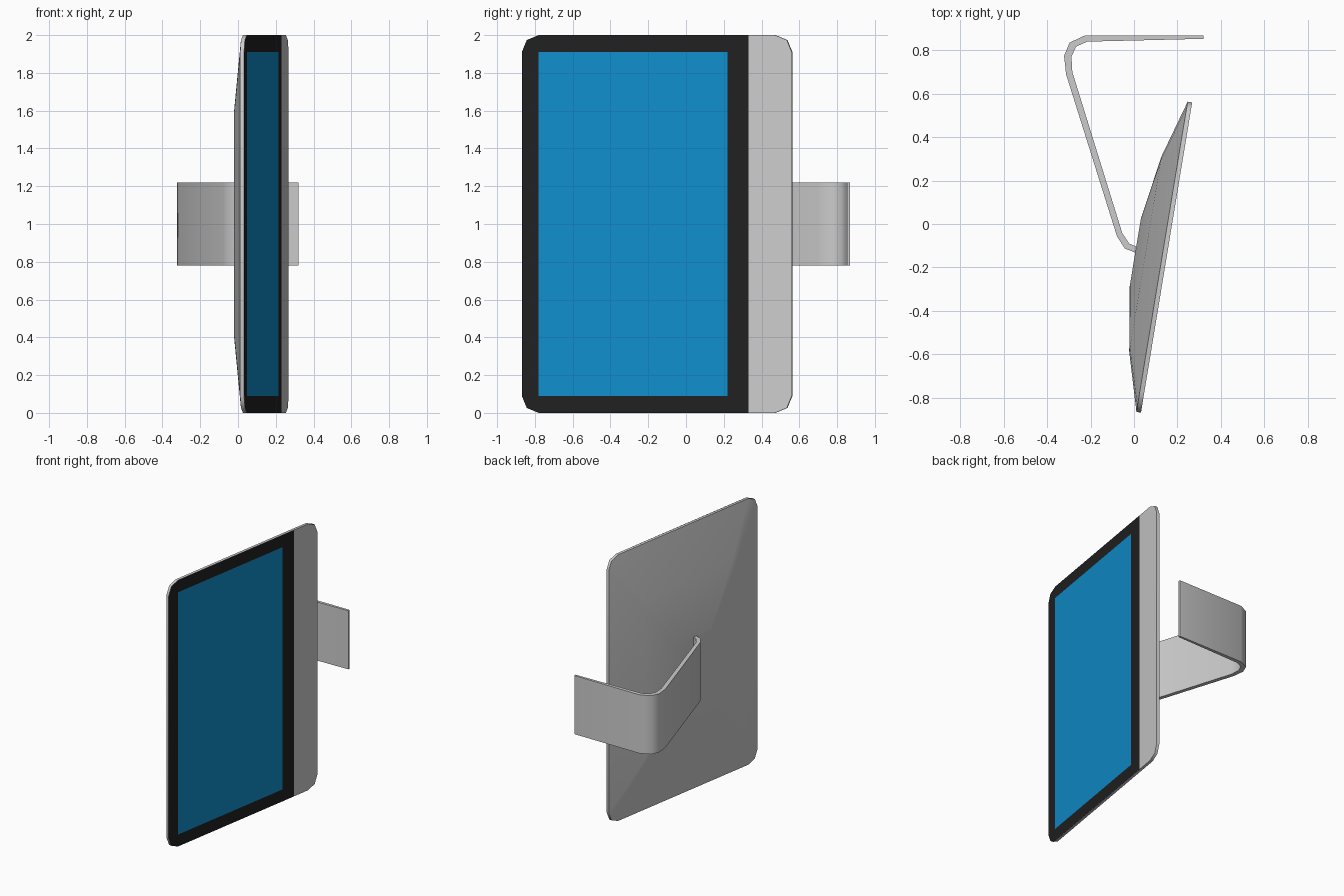
import bpy, bmesh, math
from mathutils import Vector

if "Cube" in bpy.data.objects:
    bpy.data.objects.remove(bpy.data.objects["Cube"])

# Panel frame: u runs along the tilted panel, z up, depth goes behind the front face
START, END = Vector((0.032, -0.869, 0)), Vector((0.268, 0.56, 0))
U = (END - START).normalized()
N = Vector((U.y, -U.x, 0))
W, H, R = (END - START).length, 2.0, 0.09


def local(u, z, depth):
    return START + U * u - N * depth + Vector((0, 0, z))


def rounded(u0, u1, round_right=True):
    """Full-height outline with two-segment round corners."""
    pts = []
    for cu, cz, a0, r in ((u1, H, 0, round_right), (u0, H, 90, True),
                          (u0, 0, 180, True), (u1, 0, 270, round_right)):
        if not r:
            pts.append((cu, cz))
            continue
        x = cu - R if cu == u1 else cu + R
        z = cz - R if cz == H else cz + R
        for k in range(3):
            a = math.radians(a0 + 45 * k)
            pts.append((x + R * math.cos(a), z + R * math.sin(a)))
    return pts


def make(name, rings, color=None, caps=True, smooth=False):
    """Loft equal-length rings of points and cap the ends."""
    bm = bmesh.new()
    loops = [[bm.verts.new(p) for p in ring] for ring in rings]
    for a, b in zip(loops, loops[1:]):
        for i in range(len(a)):
            j = (i + 1) % len(a)
            bm.faces.new((a[i], a[j], b[j], b[i]))
    bm.faces.new(loops[0])
    if len(loops) > 1:
        bm.faces.new(loops[-1][::-1])
        bmesh.ops.recalc_face_normals(bm, faces=bm.faces)
    else:
        bm.normal_update()
        for f in bm.faces:
            if f.normal.dot(N) < 0:
                f.normal_flip()
    me = bpy.data.meshes.new(name)
    bm.to_mesh(me)
    bm.free()
    ob = bpy.data.objects.new(name, me)
    bpy.context.collection.objects.link(ob)
    if color:
        mat = bpy.data.materials.new(name + "_color")
        mat.diffuse_color = color
        mat.use_nodes = True
        mat.node_tree.nodes["Principled BSDF"].inputs["Base Color"].default_value = mat.diffuse_color
        me.materials.append(mat)
    if smooth:
        bpy.ops.object.select_all(action='DESELECT')
        ob.select_set(True)
        bpy.context.view_layer.objects.active = ob
        bpy.ops.object.shade_smooth_by_angle(angle=math.radians(50))
    return ob


# Housing: flat front, thin rim, back bulging inwards in shrinking rings
outline = rounded(0, W)
levels = ((1, 0), (1, 0.021), (0.63, 0.099), (0.217, 0.146))
make("housing", [[local(W / 2 + (u - W / 2) * s, 1 + (z - 1) * s, d)
                  for u, z in outline] for s, d in levels], smooth=True)

# Dark bezel and display, laid just in front of the housing
make("bezel", [[local(u, z, -0.001) for u, z in rounded(0, 1.217, False)]],
     (0.015, 0.015, 0.015, 1))
make("display", [[local(u, z, -0.002) for u, z in
                  ((0.09, 0.09), (1.105, 0.09), (1.105, 1.91), (0.09, 1.91))]],
     (0.005, 0.27, 0.6, 1))

# Bent wall arm: outer and inner edges of the strip, extruded upwards
outer = [(0.32, 0.869), (-0.225, 0.869), (-0.297, 0.835), (-0.322, 0.775),
         (-0.313, 0.69), (-0.078, -0.058), (-0.042, -0.113), (0.03, -0.141)]
inner = [(0.32, 0.853), (-0.215, 0.84), (-0.267, 0.817), (-0.288, 0.77),
         (-0.284, 0.70), (-0.054, -0.042), (-0.022, -0.09), (0.035, -0.115)]
path = outer + inner[::-1]
make("wall_arm", [[Vector((x, y, z)) for x, y in path] for z in (0.78, 1.22)],
     smooth=True)
